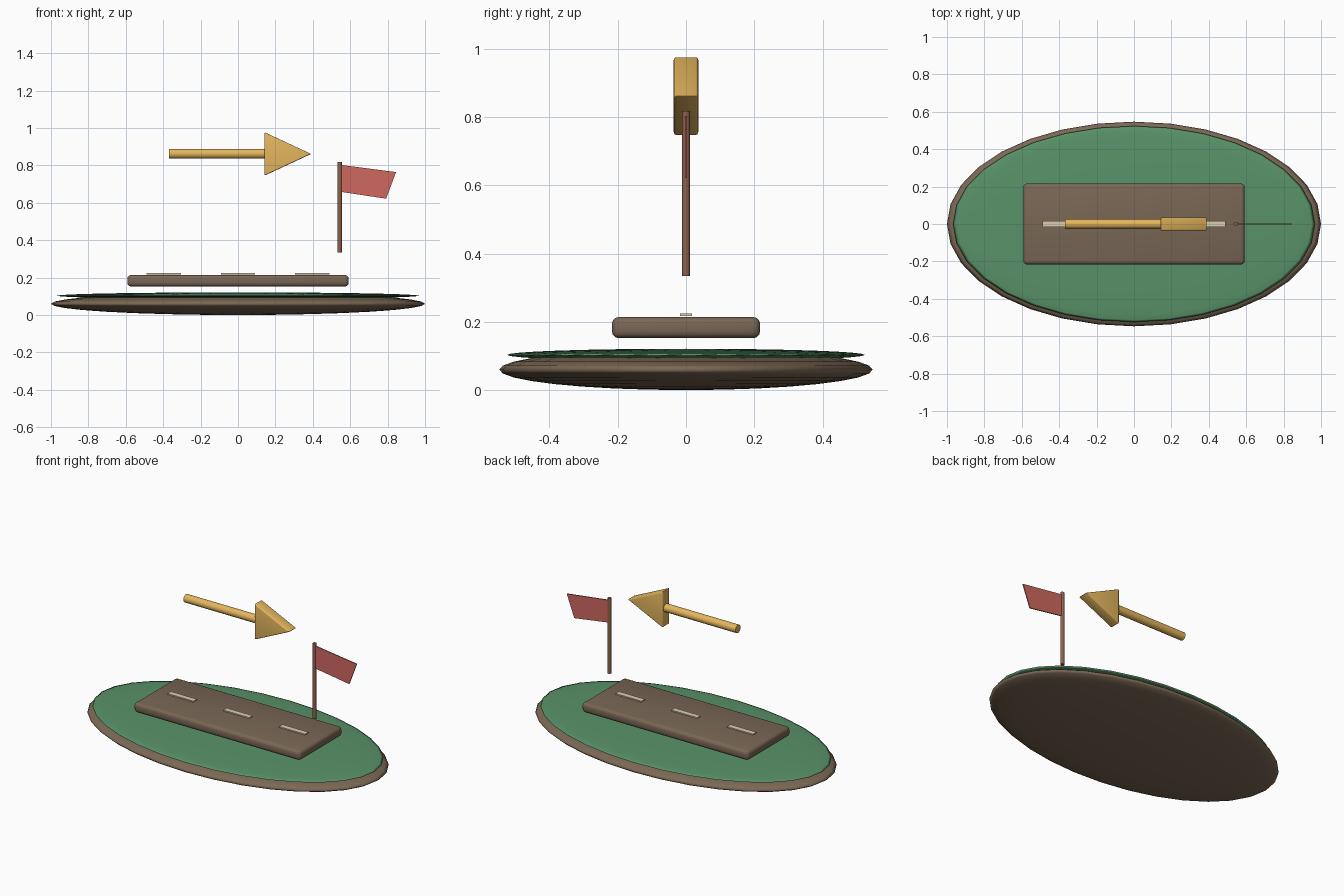
import bpy, bmesh, math

if "Cube" in bpy.data.objects:
    bpy.data.objects.remove(bpy.data.objects["Cube"])


def finish(obj, name, color, smooth=35, bevel=0.0, segments=3):
    obj.name = name
    mat = bpy.data.materials.get(color[0]) or bpy.data.materials.new(color[0])
    mat.diffuse_color = (*color[1], 1)
    mat.use_nodes = True
    mat.node_tree.nodes["Principled BSDF"].inputs["Base Color"].default_value = mat.diffuse_color
    obj.data.materials.append(mat)
    bpy.ops.object.select_all(action='DESELECT')
    obj.select_set(True)
    bpy.context.view_layer.objects.active = obj
    bpy.ops.object.transform_apply(location=False, rotation=True, scale=True)
    if bevel:
        mod = obj.modifiers.new("bevel", 'BEVEL')
        mod.width, mod.segments = bevel, segments
        bpy.ops.object.modifier_apply(modifier="bevel")
    if smooth == 180:
        bpy.ops.object.shade_smooth()
    elif smooth:
        bpy.ops.object.shade_smooth_by_angle(angle=math.radians(smooth))
    return obj


def disc(name, z, radii, color):
    bpy.ops.mesh.primitive_uv_sphere_add(segments=32, ring_count=16, radius=1, location=(0, 0, z))
    bpy.context.object.scale = radii
    return finish(bpy.context.object, name, color, 180)


def box(name, loc, size, color, bevel=0.0):
    bpy.ops.mesh.primitive_cube_add(size=1, location=loc)
    bpy.context.object.scale = size
    return finish(bpy.context.object, name, color, 35, bevel)


def rod(name, loc, radius, length, color, sides, rot=(0, 0, 0)):
    bpy.ops.mesh.primitive_cylinder_add(vertices=sides, radius=radius, depth=length,
                                        location=loc, rotation=rot)
    return finish(bpy.context.object, name, color)


def plate(name, outline, thickness, color, bevel=0.0):
    # extrude an x-z outline symmetrically about y = 0
    bm = bmesh.new()
    face = bm.faces.new([bm.verts.new((x, -thickness / 2, z)) for x, z in outline])
    ext = bmesh.ops.extrude_face_region(bm, geom=[face])
    for v in ext["geom"]:
        if isinstance(v, bmesh.types.BMVert):
            v.co.y += thickness
    bmesh.ops.recalc_face_normals(bm, faces=bm.faces)
    mesh = bpy.data.meshes.new(name)
    bm.to_mesh(mesh)
    bm.free()
    obj = bpy.data.objects.new(name, mesh)
    bpy.context.collection.objects.link(obj)
    return finish(obj, name, color, 35 if bevel else 0, bevel)


EARTH = ("earth", (0.20, 0.14, 0.09))
GRASS = ("grass", (0.10, 0.29, 0.14))
ROAD = ("road", (0.19, 0.135, 0.09))
PAINT = ("paint", (0.72, 0.62, 0.43))
WOOD = ("wood", (0.27, 0.125, 0.07))
RED = ("red", (0.62, 0.14, 0.115))
GOLD = ("gold", (0.78, 0.47, 0.11))

# island: earth body with a thin grass cap
disc("island_base", 0.06, (1.0, 0.547, 0.06), EARTH)
disc("grass_cap", 0.103, (0.967, 0.524, 0.018), GRASS)

# road slab with three painted dashes
box("road_slab", (0, 0, 0.183), (1.184, 0.434, 0.062), ROAD, 0.02)
for i in (-1, 0, 1):
    box(f"road_dash_{i + 2}", (i * 0.396, 0, 0.221), (0.184, 0.034, 0.007), PAINT)

# flag and pole
rod("flag_pole", (0.544, 0, 0.576), 0.0115, 0.484, WOOD, 12)
plate("flag", [(0.545, 0.803), (0.845, 0.764), (0.792, 0.622), (0.545, 0.659)], 0.007, RED)

# direction arrow
rod("arrow_shaft", (-0.11, 0, 0.862), 0.026, 0.52, GOLD, 16, (0, math.pi / 2, 0))
plate("arrow_head", [(0.142, 0.977), (0.391, 0.861), (0.142, 0.745)], 0.072, GOLD, 0.007)
